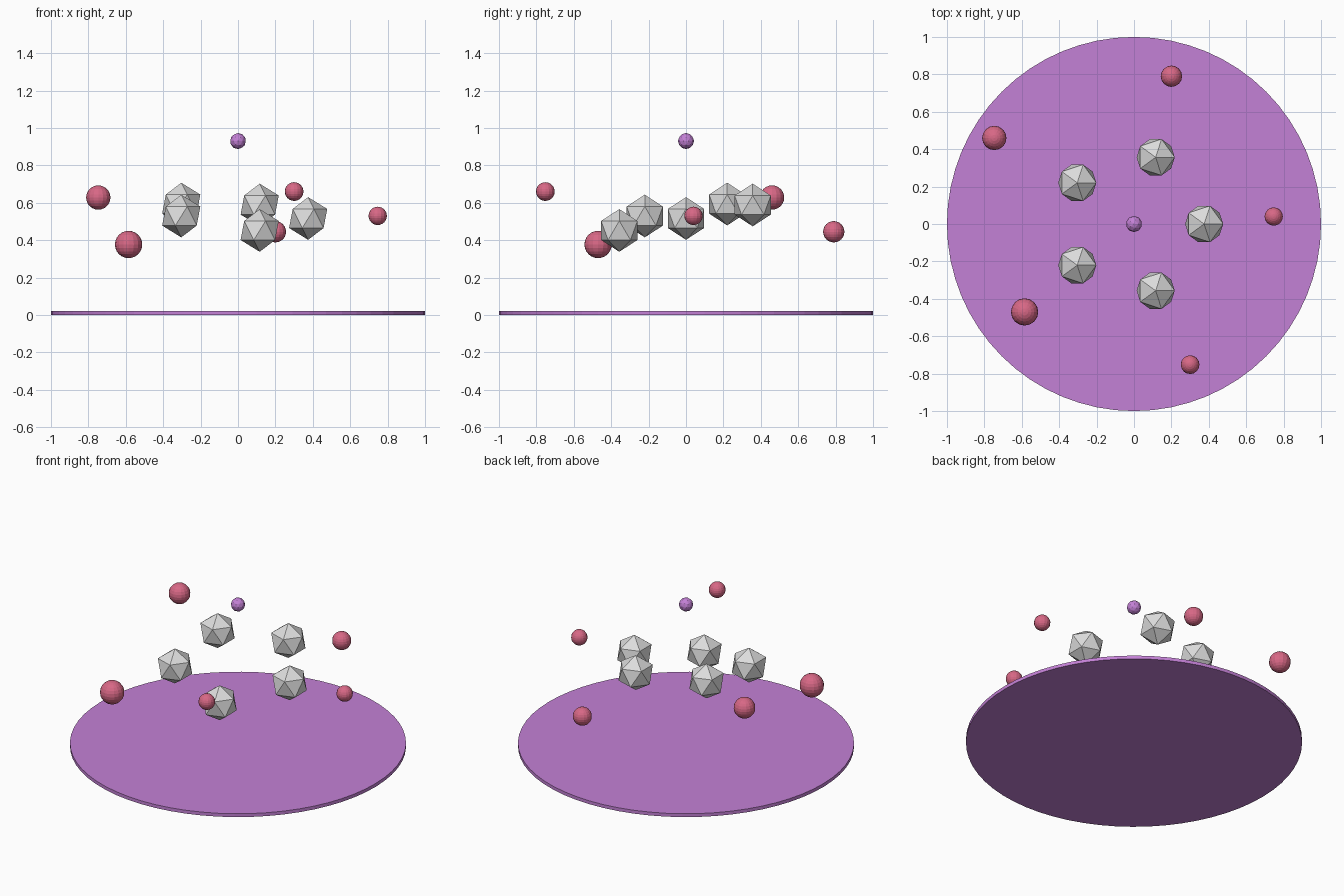
import bpy
import math

if "Cube" in bpy.data.objects:
    bpy.data.objects.remove(bpy.data.objects["Cube"])


def material(name, rgb):
    """Flat colour from 0-255 sRGB values."""
    m = bpy.data.materials.new(name)
    lin = [((c / 255 + 0.055) / 1.055) ** 2.4 for c in rgb]
    m.diffuse_color = (*lin, 1.0)
    m.use_nodes = True
    m.node_tree.nodes["Principled BSDF"].inputs["Base Color"].default_value = m.diffuse_color
    return m


purple = material("purple", (196, 129, 214))
pink = material("rose pink", (216, 104, 134))
grey = material("light grey", (220, 220, 220))


def finish(name, mat):
    ob = bpy.context.object
    ob.name = name
    ob.data.materials.append(mat)
    return ob


# Thin round base
bpy.ops.mesh.primitive_cylinder_add(vertices=64, radius=1, depth=0.022,
                                    location=(0, 0, 0.011))
finish("base_disc", purple)

# Ring of five floating crystals at varied heights
for i, z in enumerate((0.516, 0.588, 0.593, 0.529, 0.452)):
    a = i * math.tau / 5
    bpy.ops.mesh.primitive_ico_sphere_add(
        subdivisions=1, radius=0.114,
        location=(0.375 * math.cos(a), 0.375 * math.sin(a), z))
    finish(f"crystal_{i + 1}", grey)

# Outer scattered balls: x, y, z, radius
balls = [
    (0.747, 0.04, 0.53, 0.049),
    (0.20, 0.79, 0.445, 0.057),
    (-0.747, 0.46, 0.628, 0.065),
    (-0.585, -0.47, 0.377, 0.073),
    (0.30, -0.752, 0.66, 0.050),
]
for i, (x, y, z, r) in enumerate(balls):
    bpy.ops.mesh.primitive_uv_sphere_add(segments=16, ring_count=12, radius=r,
                                         location=(x, y, z))
    finish(f"ball_{i + 1}", pink)

# Small bead hovering over the centre
bpy.ops.mesh.primitive_ico_sphere_add(subdivisions=2, radius=0.043,
                                      location=(0, 0, 0.93))
finish("top_bead", purple)
